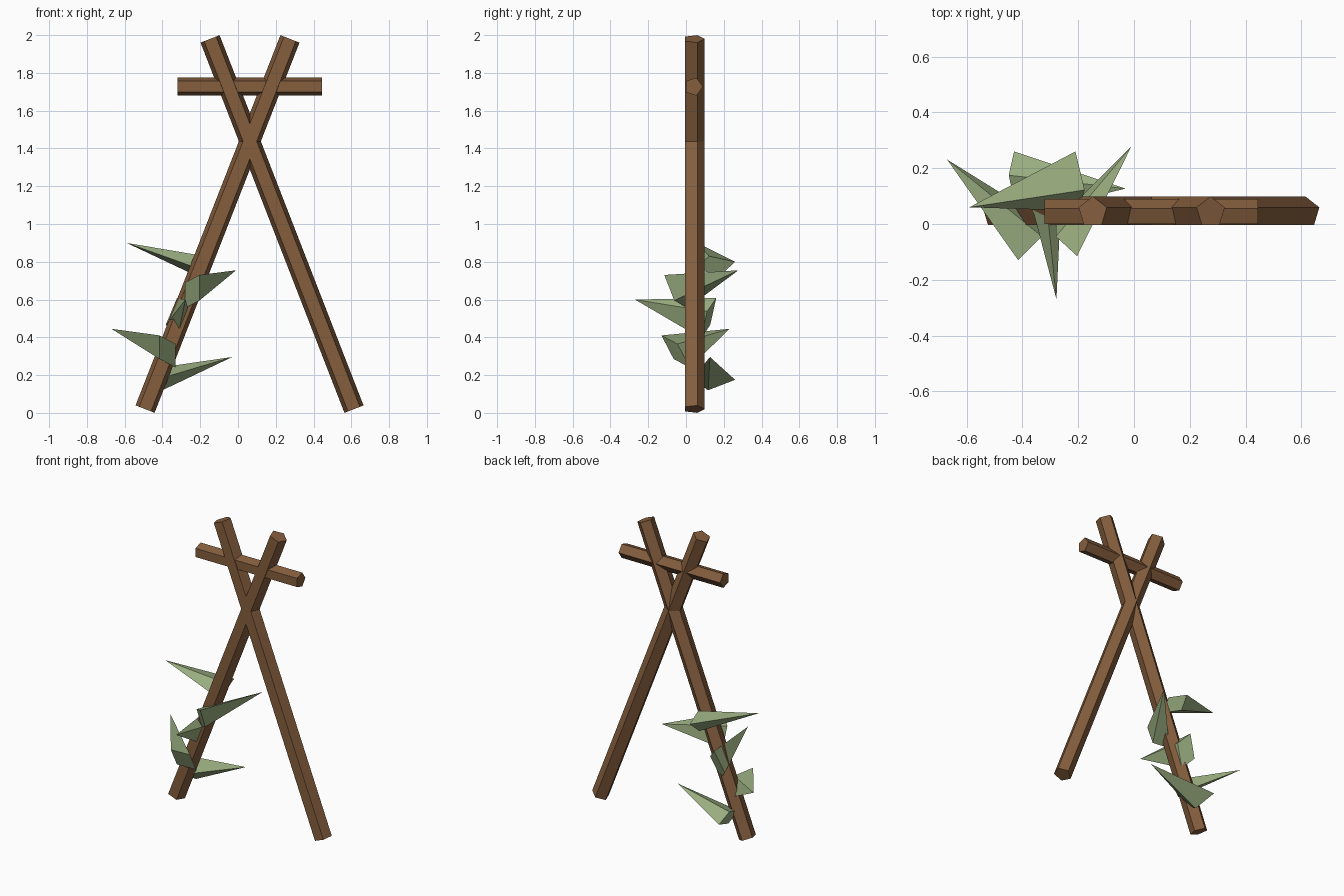
import bpy, bmesh, math
from mathutils import Vector

if "Cube" in bpy.data.objects:
    bpy.data.objects.remove(bpy.data.objects["Cube"])


def material(name, color):
    m = bpy.data.materials.new(name)
    m.diffuse_color = (*color, 1)
    m.use_nodes = True
    m.node_tree.nodes["Principled BSDF"].inputs["Base Color"].default_value = m.diffuse_color
    return m


WOOD = material("brown wood", (0.235, 0.112, 0.048))
LEAF = material("sage green leaf", (0.323, 0.423, 0.216))


def finish(name, bm, mat):
    bmesh.ops.recalc_face_normals(bm, faces=bm.faces)
    me = bpy.data.meshes.new(name)
    bm.to_mesh(me)
    bm.free()
    me.materials.append(mat)
    bpy.context.collection.objects.link(bpy.data.objects.new(name, me))


def pole(name, start, end, radius):
    """Five-sided pole in the xz plane, one edge pointing to the back (+y)."""
    a, b = Vector(start), Vector(end)
    side = (b - a).normalized().cross(Vector((0, 1, 0)))
    bm = bmesh.new()
    rings = []
    for c in (a, b):
        rings.append([])
        for i in range(5):
            t = math.tau * i / 5
            rings[-1].append(bm.verts.new(
                c + radius * (math.cos(t) * Vector((0, 1, 0)) + math.sin(t) * side)))
    for r in rings:
        bm.faces.new(r)
    for i in range(5):
        j = (i + 1) % 5
        bm.faces.new((rings[0][i], rings[0][j], rings[1][j], rings[1][i]))
    finish(name, bm, WOOD)


def leaf(name, tip, corner, long_edge, short_edge):
    """Long pyramid on a slanted four-cornered base."""
    p, l, s = Vector(corner), Vector(long_edge), Vector(short_edge)
    bm = bmesh.new()
    base = [bm.verts.new(v) for v in (p, p + l, p + l + s, p + s)]
    top = bm.verts.new(tip)
    bm.faces.new(base)
    for i in range(4):
        bm.faces.new((base[i], base[(i + 1) % 4], top))
    finish(name, bm, LEAF)


# Crossed poles and the short crossbar
pole("left_pole", (-0.492, 0.042, 0.02), (0.275, 0.042, 1.98), 0.057)
pole("right_pole", (0.614, 0.042, 0.02), (-0.148, 0.042, 1.98), 0.057)
pole("crossbar", (-0.32, 0.04, 1.727), (0.445, 0.04, 1.727), 0.05)

# Leaves up the left pole: tip, base corner, long and short base edges
leaf("leaf_top", (-0.59, 0.06, 0.90), (-0.21, 0.26, 0.80),
     (0.033, -0.138, 0.03), (-0.02, -0.075, -0.07))
leaf("leaf_upper_right", (-0.01, 0.277, 0.755), (-0.204, -0.115, 0.73),
     (0, 0.053, -0.135), (-0.076, 0.07, -0.04))
leaf("leaf_front", (-0.278, -0.27, 0.60), (-0.323, 0.16, 0.608),
     (-0.06, -0.032, -0.143), (0.063, -0.048, -0.07))
leaf("leaf_left", (-0.67, 0.231, 0.445), (-0.415, -0.13, 0.41),
     (0, 0.065, -0.125), (0.085, 0.085, -0.045))
leaf("leaf_bottom", (-0.03, 0.127, 0.296), (-0.43, 0.26, 0.175),
     (0.03, -0.143, -0.055), (-0.019, -0.085, 0.06))
